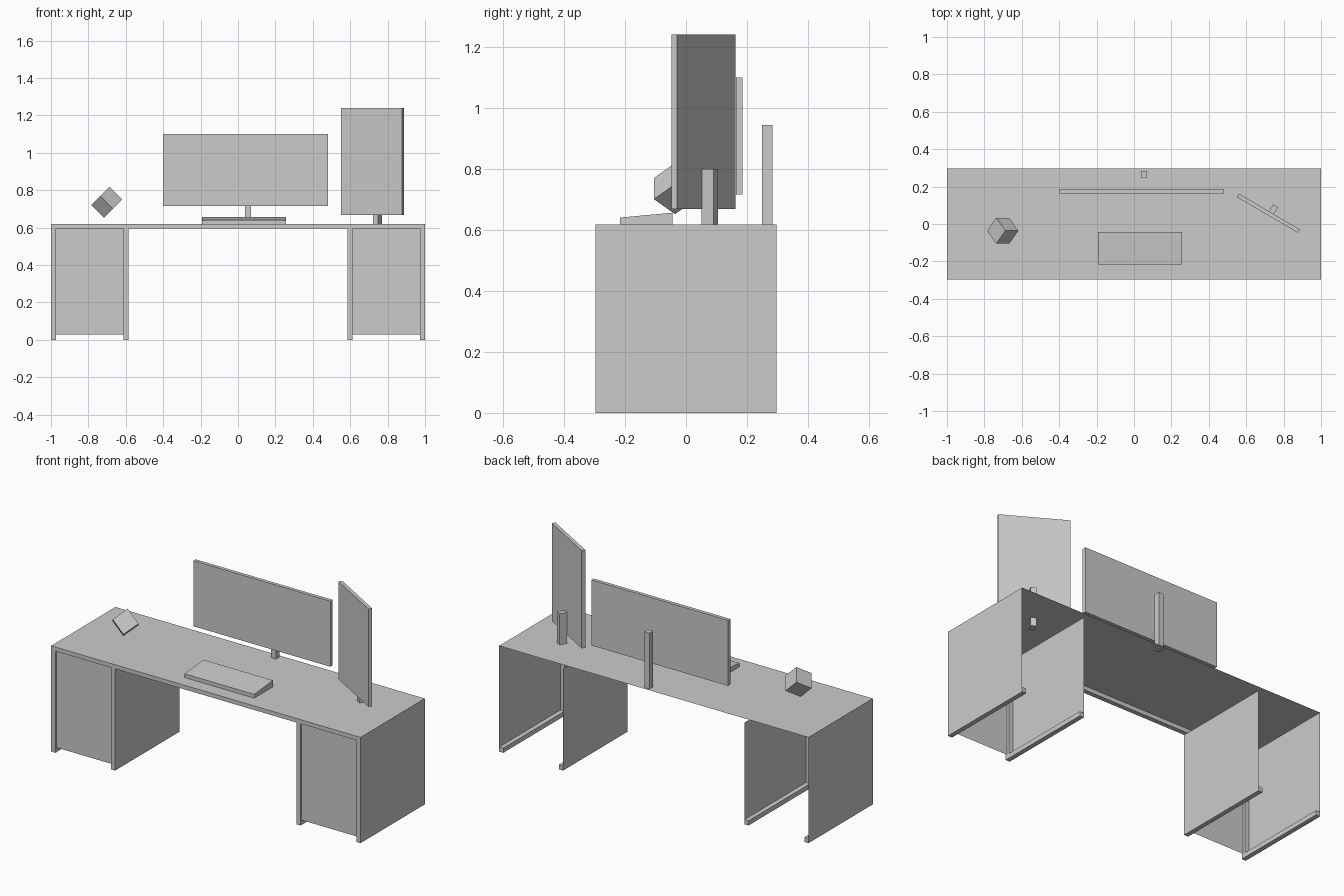
import bpy, bmesh, math
from mathutils import Matrix, Vector

if "Cube" in bpy.data.objects:
    bpy.data.objects.remove(bpy.data.objects["Cube"])


def make(name, verts, faces):
    me = bpy.data.meshes.new(name)
    me.from_pydata(verts, [], faces)
    bm = bmesh.new()
    bm.from_mesh(me)
    bmesh.ops.recalc_face_normals(bm, faces=bm.faces)
    bm.to_mesh(me)
    bm.free()
    ob = bpy.data.objects.new(name, me)
    bpy.context.collection.objects.link(ob)
    return ob


def box(name, x, y, z):
    """Box from (min, max) ranges."""
    verts = [(i, j, k) for i in x for j in y for k in z]
    return make(name, verts, [(0, 1, 3, 2), (4, 5, 7, 6), (0, 1, 5, 4),
                              (2, 3, 7, 6), (0, 2, 6, 4), (1, 3, 7, 5)])


def turned_box(name, centre, size, rotation):
    h = Vector(size) / 2
    ob = box(name, (-h.x, h.x), (-h.y, h.y), (-h.z, h.z))
    ob.data.transform(Matrix.Translation(centre) @ rotation)
    return ob


def mirror_x(ob):
    ob.modifiers.new("mirror", 'MIRROR').use_axis[0] = True
    return ob


D, TOP, UNDER, T = 0.297, 0.618, 0.594, 0.027   # half depth, heights, bar width
INNER = 0.586                                   # inner pedestal wall

# Desk shell: thin sheet top with a front lip, open at the back
make("desk_top", [(-1, -D, TOP), (1, -D, TOP), (1, D, TOP), (-1, D, TOP)], [(0, 1, 2, 3)])
box("front_lip", (-1, 1), (-D, -D + T), (UNDER, TOP))

# Pedestals: sheet walls, front posts and foot rails, mirrored to the left
for part, x, inward, height in (("outer", 1, -1, TOP), ("inner", INNER, 1, UNDER)):
    mirror_x(make(part + "_wall", [(x, -D, 0), (x, D, 0), (x, D, height), (x, -D, height)],
                  [(0, 1, 2, 3) if inward < 0 else (3, 2, 1, 0)]))
    xs = sorted((x, x + inward * T))
    mirror_x(box(part + "_post", xs, (-D, -D + T), (T, UNDER)))
    mirror_x(box(part + "_foot_rail", xs, (-D, D), (0, T)))
yd = -D + 0.01
mirror_x(make("pedestal_door", [(INNER + T, yd, T), (1 - T, yd, T),
                                (1 - T, yd, UNDER), (INNER + T, yd, UNDER)], [(0, 1, 2, 3)]))

# Main monitor and its post
box("main_screen", (-0.402, 0.482), (0.164, 0.185), (0.716, 1.099))
box("main_screen_post", (0.038, 0.07), (0.249, 0.283), (0.612, 0.943))

# Upright side monitor, angled inward, its post passing through the desk top
turn = Matrix.Rotation(math.radians(-30.3), 4, 'Z')
turned_box("side_screen", (0.719, 0.057, 0.954), (0.379, 0.021, 0.572), turn)
turned_box("side_screen_post", (0.746, 0.078, 0.685), (0.030, 0.044, 0.23), turn)

# Wedge keyboard
kx, y0, y1 = (-0.193, 0.257), -0.217, -0.044
profile = [(y0, TOP), (y1, TOP), (y1, 0.656), (y0, 0.640)]
make("keyboard", [(x, y, z) for x in kx for y, z in profile],
     [(0, 1, 2, 3), (4, 5, 6, 7)] + [(i, (i + 1) % 4, (i + 1) % 4 + 4, i + 4) for i in range(4)])

# Tilted cube hovering over the left of the desk
a = Vector((1, 0, -1)).normalized()
u = Vector((1, 0, 1)).normalized()
v = Vector((0, 1, 0))
b, c = (v + u).normalized(), (v - u).normalized()
axes = Matrix((a, b, c)).transposed().to_4x4()
turned_box("floating_cube", (-0.702, -0.036, 0.735), (0.098, 0.098, 0.098), axes)
